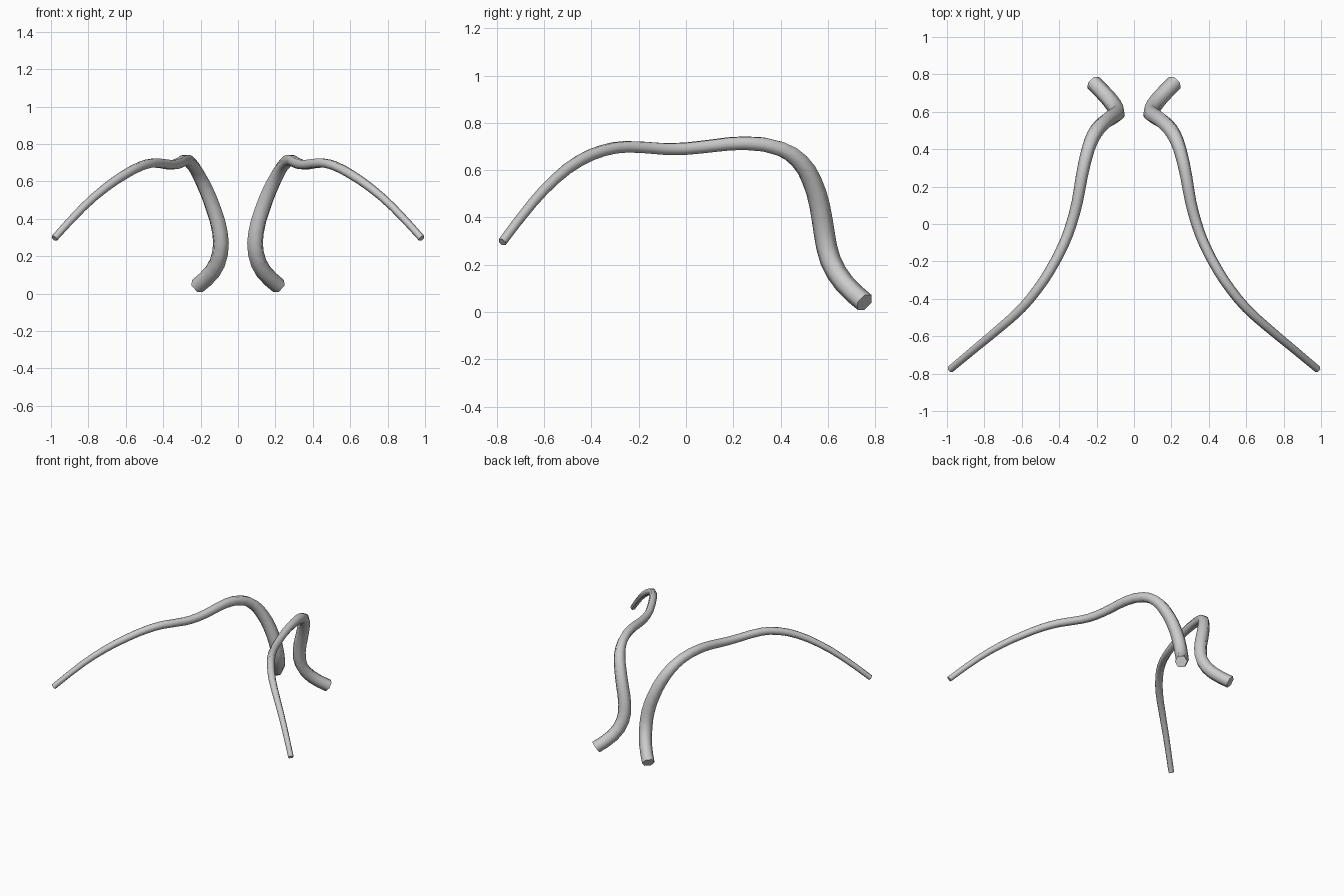
import bpy, math

if "Cube" in bpy.data.objects:
    bpy.data.objects.remove(bpy.data.objects["Cube"])

# Centre line of one feeler: x, y, z, radius, from thick base to thin tip
PATH = [
    (0.217, 0.755, 0.041, 0.043), (0.135, 0.67, 0.12, 0.044),
    (0.095, 0.61, 0.22, 0.045), (0.097, 0.585, 0.33, 0.045),
    (0.130, 0.565, 0.45, 0.044), (0.173, 0.53, 0.56, 0.042),
    (0.212, 0.48, 0.638, 0.039), (0.245, 0.40, 0.690, 0.035),
    (0.280, 0.25, 0.714, 0.032), (0.303, 0.12, 0.704, 0.030),
    (0.335, 0.00, 0.691, 0.029), (0.372, -0.10, 0.690, 0.028),
    (0.450, -0.25, 0.699, 0.027), (0.517, -0.35, 0.683, 0.026),
    (0.600, -0.45, 0.640, 0.025), (0.710, -0.55, 0.565, 0.023),
    (0.830, -0.65, 0.460, 0.021), (0.982, -0.777, 0.296, 0.019),
]


def feeler(name, side):
    # Tapered six-sided tube swept along a smooth path
    curve = bpy.data.curves.new(name, 'CURVE')
    curve.dimensions = '3D'
    curve.bevel_depth = 1.0
    curve.bevel_resolution = 1
    curve.use_fill_caps = True
    curve.resolution_u = 2
    spline = curve.splines.new('BEZIER')
    spline.bezier_points.add(len(PATH) - 1)
    for p, (x, y, z, r) in zip(spline.bezier_points, PATH):
        p.co = (side * x, y, z)
        p.radius = r
        p.handle_left_type = p.handle_right_type = 'AUTO'
    obj = bpy.data.objects.new(name, curve)
    bpy.context.collection.objects.link(obj)
    bpy.ops.object.select_all(action='DESELECT')
    obj.select_set(True)
    bpy.context.view_layer.objects.active = obj
    bpy.ops.object.convert(target='MESH')
    # Smooth sides, crisp end caps
    bpy.ops.object.shade_smooth_by_angle(angle=math.radians(65))


# Mirrored pair
for name, side in (("right_feeler", 1), ("left_feeler", -1)):
    feeler(name, side)
